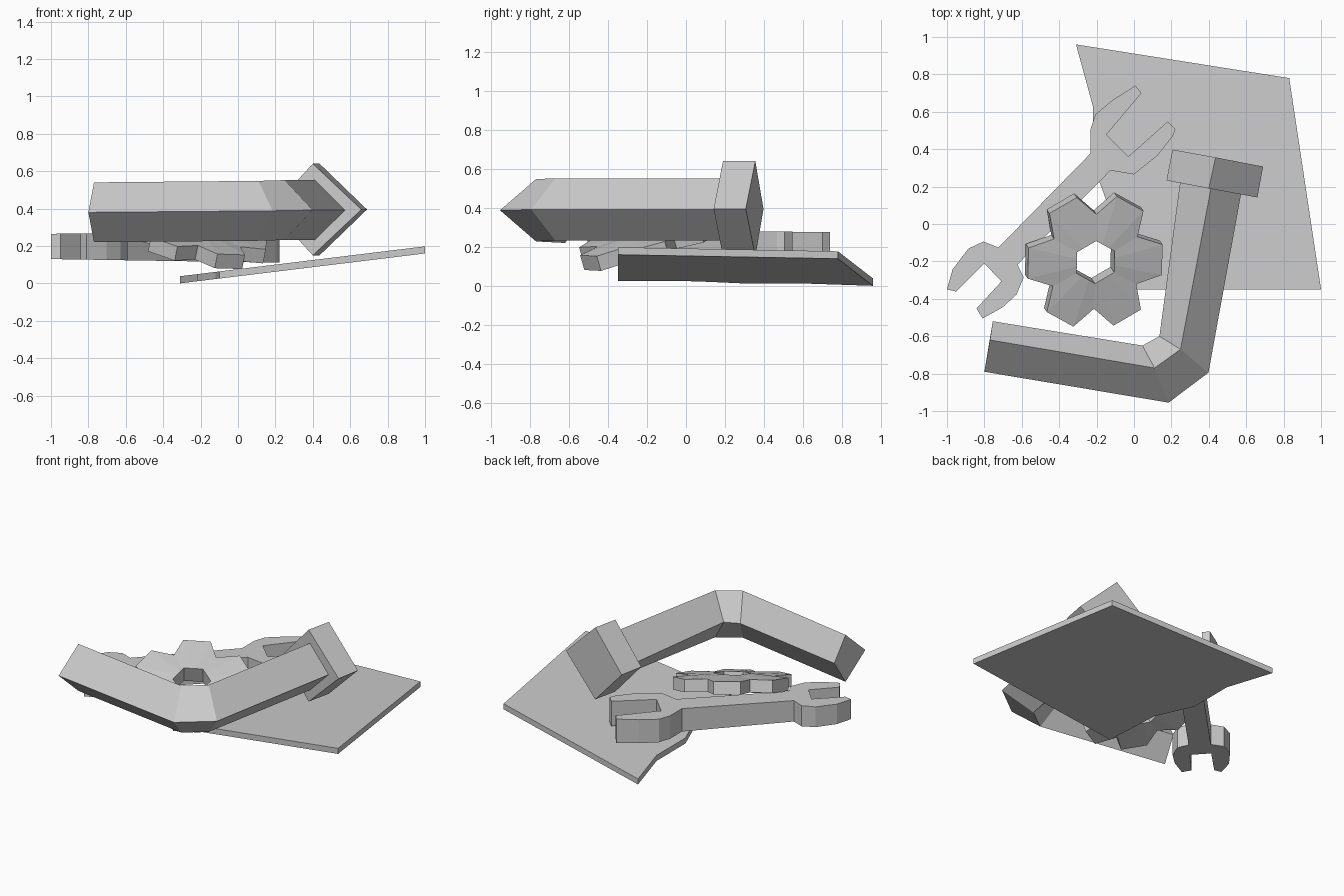
import bpy, bmesh
from math import sin, cos, pi, atan2, hypot, radians
from mathutils import Vector

if "Cube" in bpy.data.objects:
    bpy.data.objects.remove(bpy.data.objects["Cube"])


def make_object(name, bm):
    bmesh.ops.recalc_face_normals(bm, faces=bm.faces)
    mesh = bpy.data.meshes.new(name)
    bm.to_mesh(mesh)
    bm.free()
    ob = bpy.data.objects.new(name, mesh)
    bpy.context.collection.objects.link(ob)
    return ob


def loft(name, rings, closed=False):
    """Skin matching rings; cap the ends, or join last to first."""
    bm = bmesh.new()
    rows = [[bm.verts.new(p) for p in ring] for ring in rings]
    pairs = list(zip(rows, rows[1:])) + ([(rows[-1], rows[0])] if closed else [])
    for a, b in pairs:
        for i in range(len(a)):
            j = (i + 1) % len(a)
            bm.faces.new((a[i], a[j], b[j], b[i]))
    if not closed:
        bm.faces.new(rows[0])
        bm.faces.new(rows[-1])
    return make_object(name, bm)


def slab(name, outline, bottom, top):
    """Extrude an outline between two sloped planes given as functions of x."""
    return loft(name, [[(x, y, f(x)) for x, y in outline] for f in (bottom, top)])


# Tilted base plate with a stepped left edge
plate = [(-.31, .96), (.83, .78), (1, -.35), (-.10, -.35), (-.12, .05),
         (-.22, .32), (-.22, .63)]
slab("base_plate", plate, lambda x: .16 + .122 * (x - 1),
     lambda x: .198 + .122 * (x - 1))

# Double open-ended wrench, slightly thicker at the large head
wrench = [
    (.008, .74), (.04, .70), (-.147, .478), (-.03, .361), (.18, .548),
    (.222, .505), (.206, .468), (.126, .366), (0, .265), (-.126, .286),
    (-.623, -.217), (-.59, -.286), (-.628, -.377), (-.703, -.446),
    (-.81, -.505), (-.842, -.452), (-.709, -.307), (-.80, -.211),
    (-.95, -.361), (-1, -.35), (-.97, -.243), (-.885, -.131),
    (-.805, -.094), (-.725, -.126), (-.233, .377), (-.233, .505),
    (-.206, .586), (-.11, .666)]
slab("wrench", wrench, lambda x: .13 - .016 * (x + 1),
     lambda x: .265 + .012 * (x + 1))

# Six-tooth gear with a hexagonal bore; each tooth is two corners and a valley
outer, inner = [], []
half = atan2(.085, .365)
for k in range(6):
    a = k * pi / 3
    for r, t in ((hypot(.085, .365), a - half), (hypot(.085, .365), a + half),
                 (.262, a + pi / 6)):
        outer.append((r * cos(t), r * sin(t)))
    # bore points doubled up along the hexagon so both rings match
    p, q = [Vector((.118 * cos(a + s * pi / 6), .118 * sin(a + s * pi / 6)))
            for s in (-1, 1)]
    inner += [tuple(p.lerp(q, .33)), tuple(p.lerp(q, .67)), tuple(q)]
gear = loft("gear", [[(x, y, h) for x, y in ring] for ring, h in
                     ((outer, -.04), (outer, .04), (inner, .055), (inner, -.055))],
            closed=True)
tilt = radians(19)
normal = Vector((.57 * sin(tilt), -.82 * sin(tilt), cos(tilt)))
gear.rotation_mode = 'QUATERNION'
gear.rotation_quaternion = Vector((0, 0, 1)).rotation_difference(normal)
gear.location = (-.215, -.19, .235)


def diamond(inside, ridge, outside, z, h):
    """Diamond section from its inner, ridge and outer plan points."""
    return [(*inside, z), (*ridge, z + h), (*outside, z), (*ridge, z - h)]


# Bent bar with a diamond cross-section
loft("bent_bar", [
    diamond((-.755, -.52), (-.77, -.62), (-.80, -.79), .38, .16),
    diamond((.045, -.65), (.11, -.77), (.185, -.955), .388, .16),
    diamond((.136, -.60), (.249, -.67), (.398, -.795), .392, .16),
    diamond((.25, .25), (.416, .215), (.576, .18), .392, .16)])

# Square head at the end of the bar
loft("bar_head", [
    diamond((.174, .233), (.40, .19), (.66, .142), .395, .245),
    diamond((.206, .398), (.436, .356), (.69, .307), .395, .245)])
